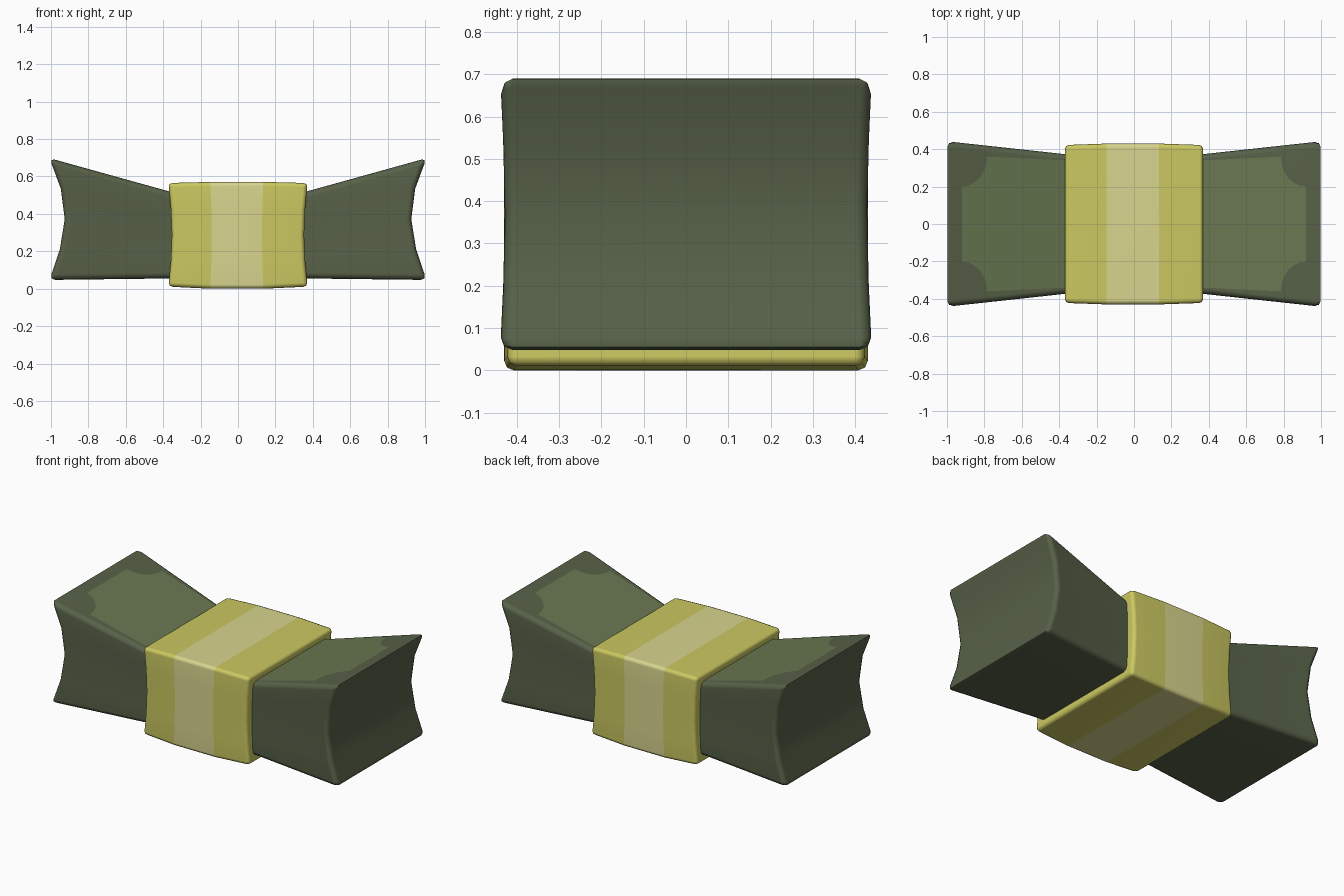
import bpy, bmesh, math

if "Cube" in bpy.data.objects:
    bpy.data.objects.remove(bpy.data.objects["Cube"])


def material(name, rgb):
    m = bpy.data.materials.new(name)
    m.diffuse_color = (*rgb, 1)
    m.use_nodes = True
    m.node_tree.nodes["Principled BSDF"].inputs["Base Color"].default_value = m.diffuse_color
    return m


GREEN = material("dark_green", (0.095, 0.12, 0.065))
LIGHT_GREEN = material("light_green", (0.14, 0.185, 0.08))
YELLOW = material("yellow", (0.60, 0.58, 0.12))
PALE = material("pale_yellow", (0.69, 0.67, 0.27))


def finish(name, bm, mats):
    me = bpy.data.meshes.new(name)
    bmesh.ops.recalc_face_normals(bm, faces=bm.faces)
    bm.to_mesh(me)
    bm.free()
    for m in mats:
        me.materials.append(m)
    ob = bpy.data.objects.new(name, me)
    bpy.context.collection.objects.link(ob)
    return ob


def pinched_block(name, stations, waist, bevel, mats, centre_mat=0):
    """Four x stations (x, half_y, z_low, z_high); waist = (x, y) factors per level."""
    bm = bmesh.new()
    rings = []
    n = len(waist)
    for i, (fx, fy) in enumerate(waist):
        t = i / (n - 1)
        pts = []
        for side, row in ((-1, stations), (1, stations[::-1])):
            for x, hy, lo, hi in row:
                pts.append((x * fx, side * hy * fy, lo + (hi - lo) * t))
        rings.append([bm.verts.new(p) for p in pts])
    for a, b in zip(rings, rings[1:]):
        for k in range(8):
            j = (k + 1) % 8
            f = bm.faces.new((a[k], a[j], b[j], b[k]))
            f.material_index = centre_mat if k in (1, 5) else 0
    for ring in (rings[0], rings[-1]):
        for i in range(3):
            f = bm.faces.new((ring[i], ring[i + 1], ring[6 - i], ring[7 - i]))
            f.material_index = centre_mat if i == 1 else 0
    bmesh.ops.recalc_face_normals(bm, faces=bm.faces)
    sharp = [e for e in bm.edges if e.calc_face_angle(0) > math.radians(35)]
    bmesh.ops.bevel(bm, geom=sharp, offset=bevel, segments=2, profile=0.5,
                    affect='EDGES', material=-1)
    ob = finish(name, bm, mats)
    bpy.ops.object.select_all(action='DESELECT')
    ob.select_set(True)
    bpy.context.view_layer.objects.active = ob
    bpy.ops.object.shade_smooth_by_angle(angle=math.radians(60))
    wn = ob.modifiers.new("weighted_normals", 'WEIGHTED_NORMAL')
    wn.keep_sharp = True
    return ob


# Flared paper stack with concave ends
XE, ZE, XI, ZI = 1.008, 0.698, 0.36, 0.518
pinched_block("paper_stack",
              [(-XE, 0.443, 0.047, ZE), (-XI, 0.373, 0.055, ZI),
               (XI, 0.373, 0.055, ZI), (XE, 0.443, 0.047, ZE)],
              [(1, 1), (0.945, 0.983), (0.919, 0.975), (0.94, 0.983), (1, 1)],
              0.03, [GREEN])

# Wrapping band with a pale centre stripe
pinched_block("wrapping_band",
              [(-0.372, 0.422, 0.011, 0.565), (-0.148, 0.43, 0.0, 0.571),
               (0.135, 0.43, 0.0, 0.571), (0.372, 0.422, 0.011, 0.565)],
              [(1, 1), (0.965, 1), (0.95, 1), (0.965, 1), (1, 1)],
              0.022, [YELLOW, PALE], 1)

# Light panels with scooped outer corners lying on the sloped tops
half = [(0.36, 0.34)]
for i in range(7):
    a = math.radians(15 * i)
    half.append((0.92 - 0.135 * math.cos(a), 0.36 - 0.16 * math.sin(a)))
outline = half + [(x, -y) for x, y in half[::-1]]
slope = (ZE - ZI) / (XE - XI)
bm = bmesh.new()
panel = bm.faces.new([bm.verts.new((x, y, ZI + slope * (x - XI) + 0.002))
                      for x, y in outline])
panel.normal_update()
if panel.normal.z < 0:
    panel.normal_flip()
me = bpy.data.meshes.new("top_panels")
bm.to_mesh(me)
bm.free()
me.materials.append(LIGHT_GREEN)
panels = bpy.data.objects.new("top_panels", me)
bpy.context.collection.objects.link(panels)
panels.modifiers.new("mirror", 'MIRROR').use_axis[0] = True
